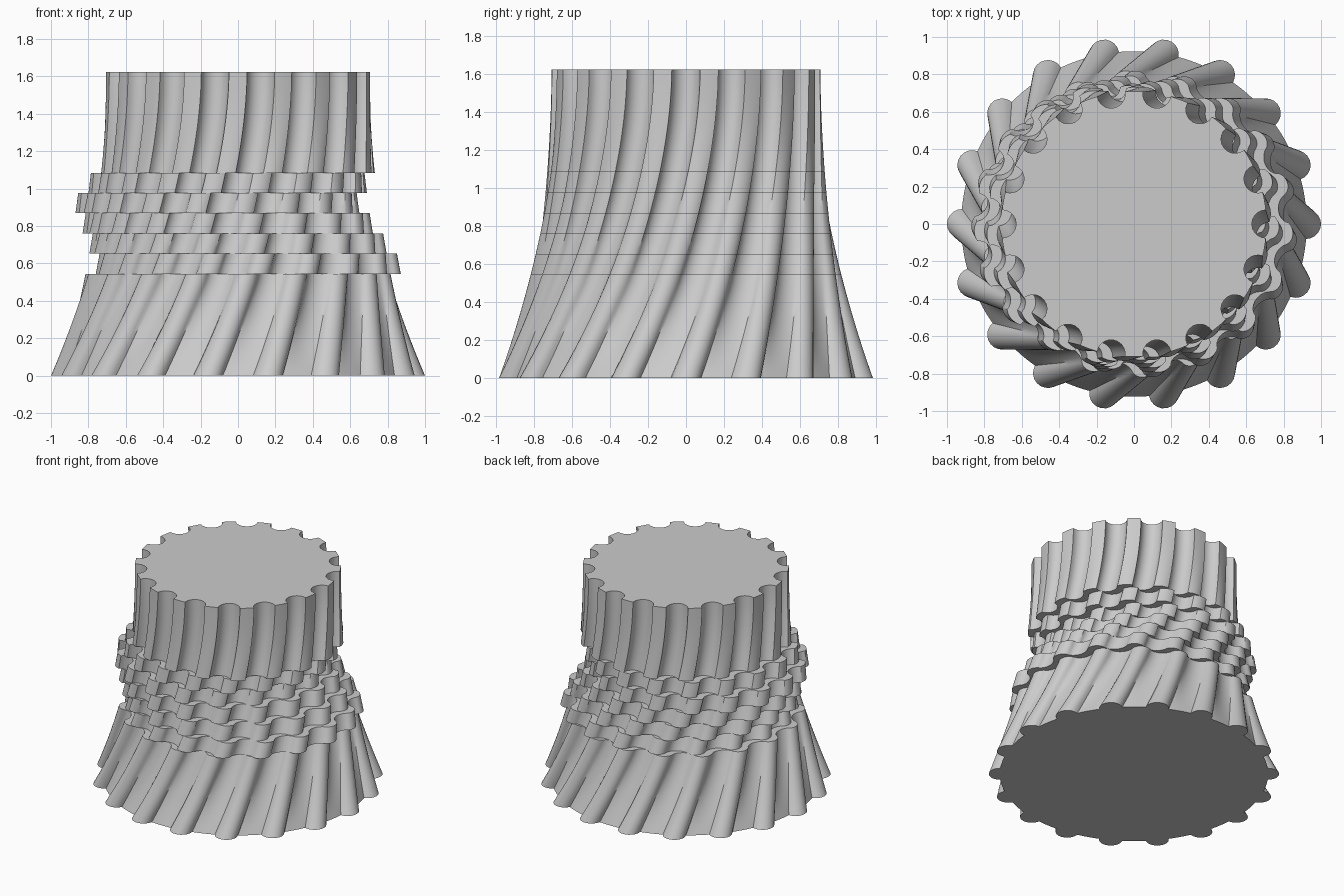
import bpy, bmesh
from math import sin, cos, pi, atan2, hypot, radians

cube = bpy.data.objects.get("Cube")
if cube:
    bpy.data.objects.remove(cube, do_unlink=True)

grey = bpy.data.materials.new("plain grey")
grey.use_nodes = True
grey.diffuse_color = (0.6, 0.6, 0.6, 1)
grey.node_tree.nodes["Principled BSDF"].inputs["Base Color"].default_value = grey.diffuse_color

LOBES = 18
STEP = 2 * pi / LOBES
ARC = 10              # points per arc
HEIGHT = 1.625
TWIST = radians(30)


def turn(p, angle):
    return p * complex(cos(angle), sin(angle))


def scallop(radius, r, side):
    """Half-round arc on the +x ray: side 1 bulges out, -1 cuts in."""
    angles = [-pi / 2 + pi * i / ARC for i in range(ARC)]
    return [complex(radius + side * r * cos(a), r * sin(a)) for a in angles]


def land(radius, r):
    """Plain arc between two scallops, centred on the +x ray."""
    half = STEP / 2 - atan2(r, radius)
    return [turn(hypot(radius, r), half * (2 * i / ARC - 1)) for i in range(ARC)]


def outline(first, second, start):
    """Alternate two arcs all the way round."""
    pts = []
    for k in range(LOBES):
        angle = start + k * STEP
        pts += [turn(p, angle) for p in first]
        pts += [turn(p, angle + STEP / 2) for p in second]
    return pts


# Ribbed foot outline blends into the grooved head outline
foot = outline(scallop(0.92, 0.08, 1), land(0.92, 0.08), 0)
head = outline(land(0.705, 0.075), scallop(0.705, 0.075, -1), TWIST)


def section(z):
    w = (1 - z / HEIGHT) ** 1.8
    return [a * w + b * (1 - w) for a, b in zip(foot, head)]


def slab(name, z0, z1, shift, rows):
    """Solid part of the twisted column between two heights, slid along x."""
    bm = bmesh.new()
    rings = []
    for j in range(rows + 1):
        z = z0 + (z1 - z0) * j / rows
        rings.append([bm.verts.new((p.real + shift, p.imag, z)) for p in section(z)])
    n = len(foot)
    for low, high in zip(rings, rings[1:]):
        for i in range(n):
            k = (i + 1) % n
            bm.faces.new((low[i], low[k], high[k], high[i]))
    bm.faces.new(rings[0][::-1])
    bm.faces.new(rings[-1])
    mesh = bpy.data.meshes.new(name)
    bm.to_mesh(mesh)
    bm.free()
    mesh.materials.append(grey)
    obj = bpy.data.objects.new(name, mesh)
    bpy.context.collection.objects.link(obj)
    bpy.ops.object.select_all(action='DESELECT')
    obj.select_set(True)
    bpy.context.view_layer.objects.active = obj
    bpy.ops.object.shade_smooth_by_angle(angle=radians(35))


# Base, five displaced middle slices, and the upper column
LOW, THICK, SLIDE = 0.545, 0.108, 0.055
slab("ribbed_base", 0, LOW, 0, 12)
for i, move in enumerate((1, 0, -1, -2, -1)):
    z = LOW + i * THICK
    slab(f"sliding_slice_{i + 1}", z, z + THICK, move * SLIDE, 3)
slab("grooved_column", LOW + 5 * THICK, HEIGHT, 0, 10)
